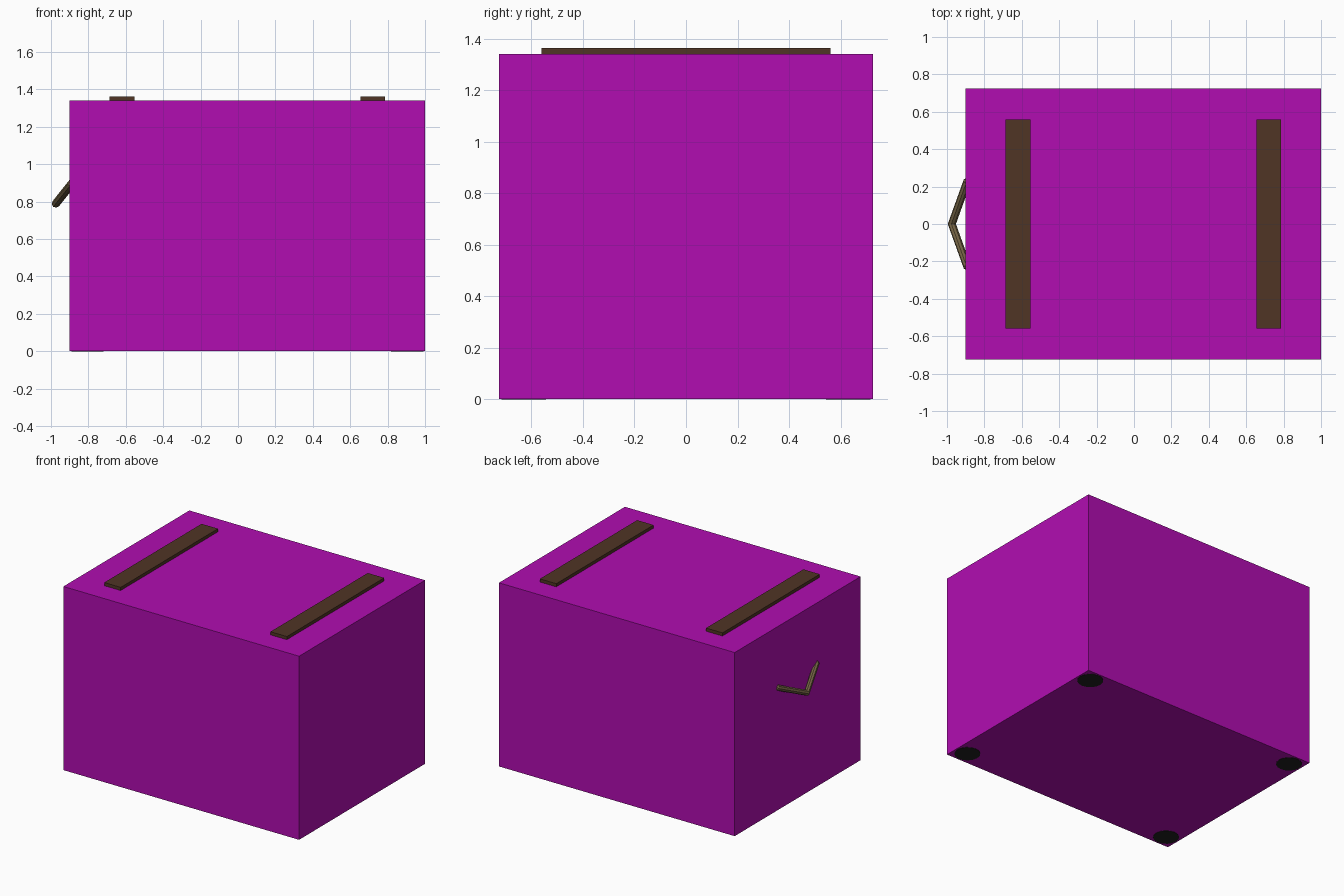
import bpy
from math import radians

if "Cube" in bpy.data.objects:
    bpy.data.objects.remove(bpy.data.objects["Cube"])


def material(name, rgb):
    m = bpy.data.materials.new(name)
    m.diffuse_color = (*rgb, 1)
    m.use_nodes = True
    m.node_tree.nodes["Principled BSDF"].inputs["Base Color"].default_value = m.diffuse_color
    return m


def finish(name, mat):
    ob = bpy.context.object
    ob.name = name
    ob.data.materials.append(mat)
    return ob


def box(name, lo, hi, mat):
    bpy.ops.mesh.primitive_cube_add(size=1, location=[(a + b) / 2 for a, b in zip(lo, hi)])
    ob = finish(name, mat)
    ob.scale = [b - a for a, b in zip(lo, hi)]
    bpy.ops.object.transform_apply(location=False, rotation=False, scale=True)
    return ob


magenta = material("magenta", (0.44, 0.004, 0.44))
brown = material("brown", (0.08, 0.035, 0.018))
bronze = material("bronze", (0.18, 0.13, 0.06))
black = material("black", (0.015, 0.015, 0.015))

# Main body
box("body", (-0.90, -0.725, 0.002), (1.00, 0.725, 1.34), magenta)

# Flat slats on the top
for side, x in (("left", -0.62), ("right", 0.72)):
    box(f"top_slat_{side}", (x - 0.066, -0.56, 1.335), (x + 0.066, 0.56, 1.363), brown)

# Tilted six-sided ring handle, mostly sunk into the left side
bpy.ops.mesh.primitive_torus_add(
    major_segments=6, minor_segments=8, major_radius=0.26, minor_radius=0.022,
    location=(-0.812, 0, 0.993), rotation=(0, radians(-51.5), 0))
finish("ring_handle", bronze)

# Round feet set into the underside corners
for x in (-0.805, 0.905):
    for y in (-0.63, 0.63):
        bpy.ops.mesh.primitive_cylinder_add(vertices=16, radius=0.086, depth=0.05, location=(x, y, 0.025))
        finish("foot", black)
        bpy.ops.object.shade_smooth_by_angle()
